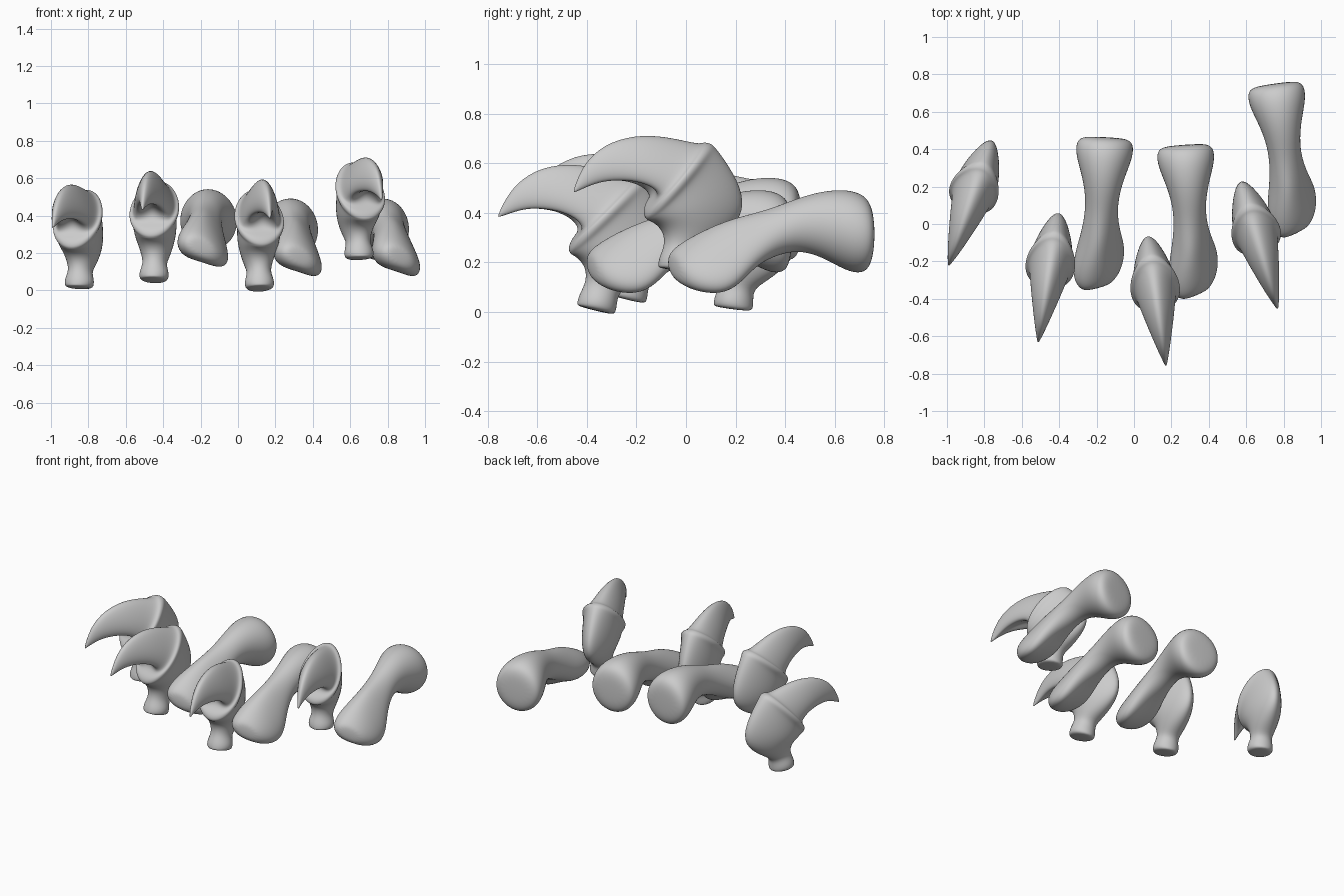
import bpy, bmesh, math
from mathutils import Vector, Matrix

if "Cube" in bpy.data.objects:
    bpy.data.objects.remove(bpy.data.objects["Cube"])

N = 16  # sides of every cross-section


def loft(name, sections, matrix, slant=lambda y: 0.0):
    """Each section: top (y,z), bottom (y,z), half width, taper to the top, groove depth."""
    bm = bmesh.new()
    rings = []
    for top, bot, hw, taper, groove in sections:
        t, b = Vector((0, *top)), Vector((0, *bot))
        mid, half = (t + b) / 2, (t - b) / 2 * 1.03
        k = slant(mid.y)
        ring = []
        for i in range(N):
            a = 2 * math.pi * i / N
            c, s = math.cos(a), math.sin(a)
            h = s
            if s < 0:
                h += groove * math.exp(-(c / 0.5) ** 2)
            p = mid + half * h
            p.x = hw * 1.03 * c * (1 - taper * s)
            p.y += k * p.x
            p.z -= k * p.x
            ring.append(bm.verts.new(p))
        rings.append(ring)
    for r0, r1 in zip(rings, rings[1:]):
        for i in range(N):
            j = (i + 1) % N
            bm.faces.new((r0[i], r0[j], r1[j], r1[i]))
    bm.faces.new(rings[0])
    bm.faces.new(rings[-1])
    bmesh.ops.recalc_face_normals(bm, faces=bm.faces)
    me = bpy.data.meshes.new(name)
    bm.to_mesh(me)
    bm.free()
    me.transform(matrix)
    for p in me.polygons:
        p.use_smooth = True
    ob = bpy.data.objects.new(name, me)
    bpy.context.collection.objects.link(ob)
    sub = ob.modifiers.new("smooth", 'SUBSURF')
    sub.levels = sub.render_levels = 2
    return ob


# Claw: foot, neck, hood with raised rim, then the hooked blade
CLAW = [
    ((.04, .157), (-.10, .177), .055, 0, 0),
    ((.05, .17), (-.105, .185), .078, 0, 0),
    ((.05, .21), (-.10, .22), .078, 0, 0),
    ((.055, .25), (-.08, .265), .06, 0, 0),
    ((.13, .29), (-.08, .31), .075, .1, 0),
    ((.24, .38), (-.10, .345), .09, .35, 0),
    ((.235, .50), (-.13, .365), .105, .35, 0),
    ((.15, .63), (-.145, .37), .112, .25, 0),
    ((.12, .665), (-.15, .375), .118, .2, 0),
    ((.105, .68), (-.16, .385), .132, .15, 0),
    ((.075, .685), (-.165, .41), .13, .15, .1),
    ((.06, .675), (-.15, .42), .108, .2, .45),
    ((-.05, .702), (-.165, .45), .095, .3, .7),
    ((-.17, .716), (-.215, .48), .078, .3, .65),
    ((-.30, .69), (-.275, .50), .056, .3, .5),
    ((-.395, .62), (-.345, .512), .034, .2, .3),
    ((-.44, .53), (-.42, .495), .012, 0, 0),
    ((-.452, .487), (-.452, .481), .004, 0, 0),
]
# Centre, heading, pitch, height scale
CLAWS = [
    ((-.87, .13, .30), -19, 0, 1.02),
    ((-.455, -.27, .355), -9, -6, 1.06),
    ((.12, -.395, .31), 8, -6, 1.06),
    ((.665, -.095, .45), 16, 0, 1.0),
]
for n, (pos, yaw, pitch, sz) in enumerate(CLAWS, 1):
    m = (Matrix.Translation(pos) @ Matrix.Rotation(math.radians(yaw), 4, 'Z')
         @ Matrix.Rotation(math.radians(pitch), 4, 'X')
         @ Matrix.Diagonal((1, 1.03, sz, 1)) @ Matrix.Translation((0, .09, -.45)))
    loft(f"claw_{n}", CLAW, m)

# Toe bone: y, top z, bottom z, half width, taper, groove
BONE = [
    (-.405, .22, .15, .05, 0, 0),
    (-.385, .25, .11, .09, .1, .1),
    (-.33, .29, .08, .122, .25, .2),
    (-.25, .335, .065, .13, .35, .3),
    (-.17, .37, .09, .118, .35, .35),
    (-.10, .39, .155, .10, .25, .25),
    (0, .418, .225, .085, .1, 0),
    (.1, .458, .252, .09, 0, 0),
    (.2, .487, .225, .115, 0, 0),
    (.3, .494, .165, .15, 0, 0),
    (.365, .475, .155, .153, 0, 0),
    (.395, .44, .185, .132, 0, 0),
    (.405, .38, .25, .08, 0, 0),
]
BONE_SECTIONS = [((y, t), (y, b), w, tp, g) for y, t, b, w, tp, g in BONE]
BONES = [
    ((-.175, .06, .05), -3),
    ((.30, .02, 0), 4),
    ((.81, .35, 0), 8),
]
for n, (pos, yaw) in enumerate(BONES, 1):
    m = Matrix.Translation(pos) @ Matrix.Rotation(math.radians(yaw), 4, 'Z')
    loft(f"toe_bone_{n}", BONE_SECTIONS, m,
         slant=lambda y: .32 * min(1, max(0, (.05 - y) / .3)))
